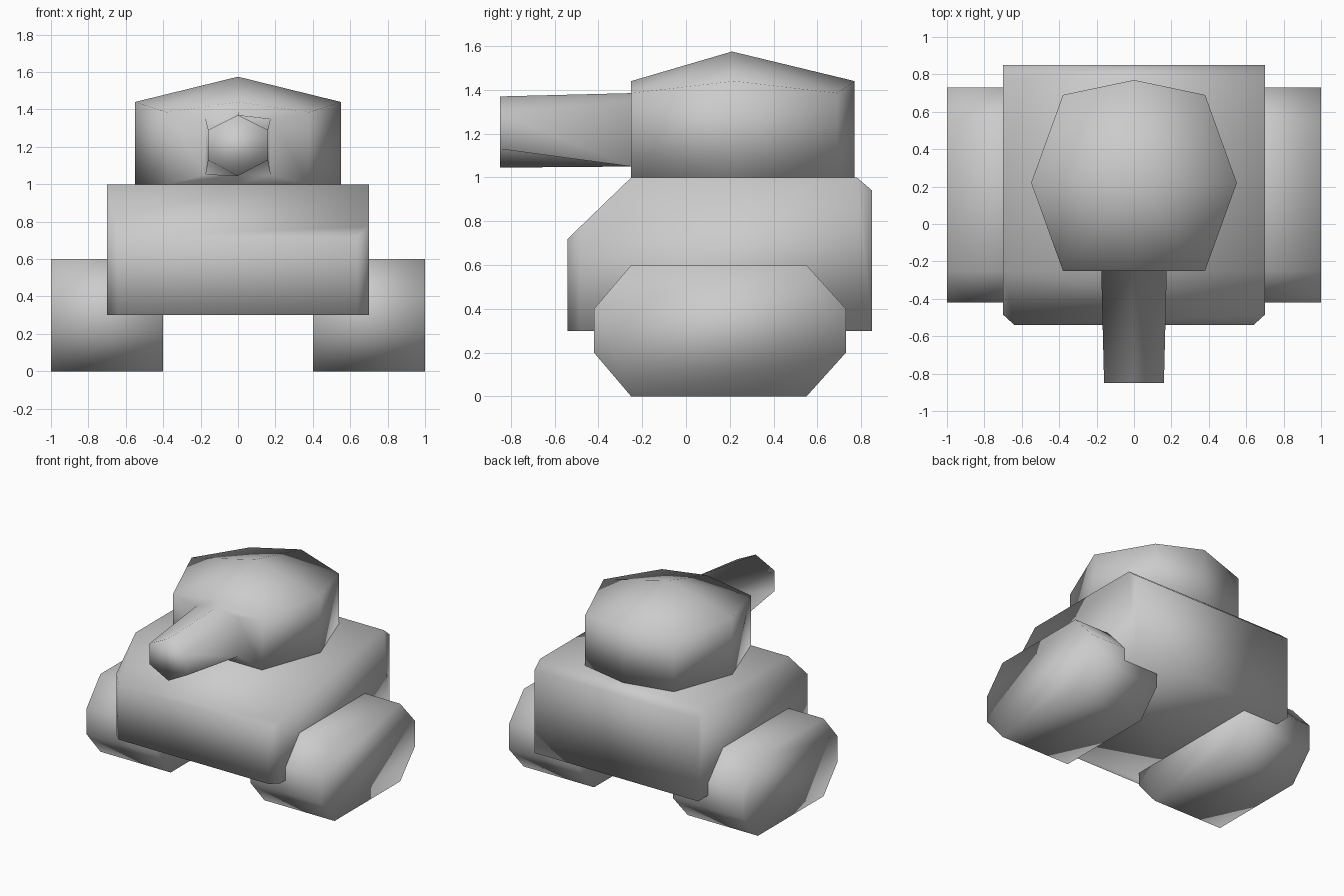
import bpy
import bmesh
from mathutils import Vector

default = bpy.data.objects.get("Cube")
if default:
    bpy.data.objects.remove(default, do_unlink=True)

GREY = (0.6, 0.6, 0.6, 1.0)
mat = bpy.data.materials.new("plain grey")
mat.use_nodes = True
mat.diffuse_color = GREY
mat.node_tree.nodes["Principled BSDF"].inputs["Base Color"].default_value = GREY


def finish(bm, name):
    """Turn the bmesh into a smooth grey object."""
    bmesh.ops.recalc_face_normals(bm, faces=bm.faces)
    for f in bm.faces:
        f.smooth = True
    mesh = bpy.data.meshes.new(name)
    bm.to_mesh(mesh)
    bm.free()
    mesh.materials.append(mat)
    obj = bpy.data.objects.new(name, mesh)
    bpy.context.collection.objects.link(obj)
    return obj


def bridge(bm, a, b, skip=()):
    """Join two equal closed vertex rings with quads."""
    n = len(a)
    for i in range(n):
        if i not in skip:
            j = (i + 1) % n
            bm.faces.new((a[i], a[j], b[j], b[i]))


def prism(profile, x0, x1):
    """Side profile (y, z) extended across x."""
    bm = bmesh.new()
    left, right = ([bm.verts.new((x, y, z)) for y, z in profile] for x in (x0, x1))
    bridge(bm, left, right)
    bm.faces.new(left)
    bm.faces.new(right)
    return bm


# Hull: sloped nose, clipped rear top edge, clipped front corners
hull = prism([(-0.54, 0.3), (-0.54, 0.72), (-0.25, 1.0),
              (0.78, 1.0), (0.85, 0.94), (0.85, 0.3)], -0.7, 0.7)
for side in (-1, 1):
    bmesh.ops.bisect_plane(hull, geom=hull.verts[:] + hull.edges[:] + hull.faces[:],
                           plane_co=(0.7 * side, -0.485, 0), plane_no=(side, -1.1, 0),
                           clear_outer=True)
    bmesh.ops.holes_fill(hull, edges=[e for e in hull.edges if e.is_boundary])
finish(hull, "hull")

# Tracks: one eight-sided block on each side
track = [(-0.42, 0.2), (-0.42, 0.4), (-0.25, 0.6), (0.55, 0.6),
         (0.73, 0.4), (0.73, 0.2), (0.55, 0), (-0.25, 0)]
for side, name in ((1, "left_track"), (-1, "right_track")):
    finish(prism(track, 0.4 * side, 1.0 * side), name)

# Turret: eight-sided wall with a low pointed roof, corners lower than middles
bm = bmesh.new()
outline = [(-0.38, -0.25), (0, -0.25), (0.38, -0.25), (0.55, 0.22),
           (0.38, 0.69), (0, 0.77), (-0.38, 0.69), (-0.55, 0.22)]
base = [bm.verts.new((x, y, 1.0)) for x, y in outline]
rim = [bm.verts.new((x, y, 1.44 if i % 2 else 1.385)) for i, (x, y) in enumerate(outline)]
bridge(bm, base, rim, skip=(0, 1))
bm.faces.new(base)
apex = bm.verts.new((0, 0.21, 1.575))
for i in range(len(rim)):
    bm.faces.new((rim[i], rim[(i + 1) % len(rim)], apex))


# Gun: drawn out of the turret's front wall
def gun_ring(y, half, mid_low, low, high, mid_high):
    pts = [(-half, low), (0, mid_low), (half, low),
           (half, high), (0, mid_high), (-half, high)]
    return [bm.verts.new((x, y, z)) for x, z in pts]


front = base[:3] + rim[2::-1]
root = gun_ring(-0.25, 0.175, 1.05, 1.05, 1.35, 1.385)
tip = gun_ring(-0.85, 0.16, 1.045, 1.13, 1.29, 1.37)
bridge(bm, front, root)
bridge(bm, root, tip)
bm.faces.new(tip)
finish(bm, "turret_and_gun")
